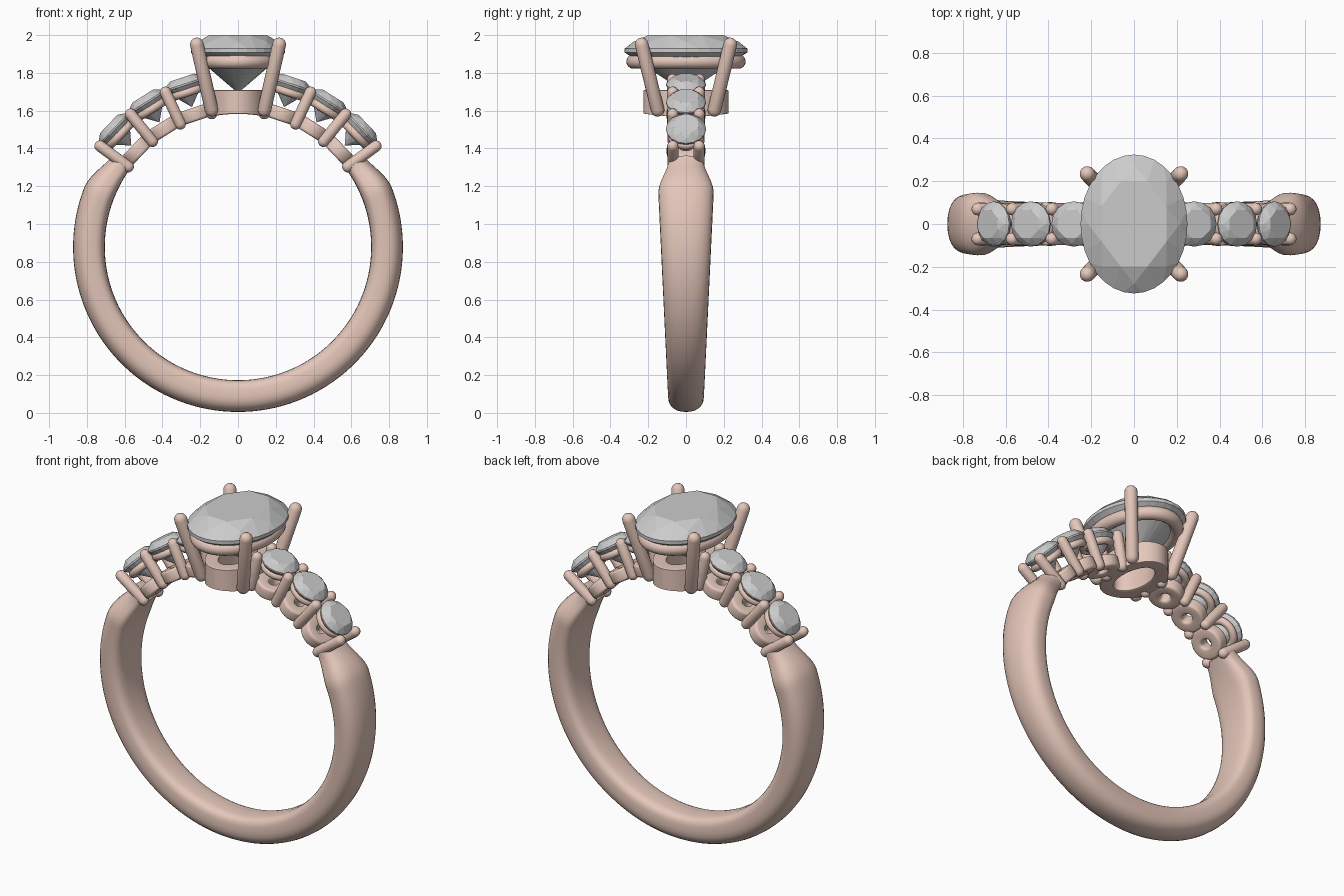
import bpy, bmesh
from math import sin, cos, pi, radians, sqrt
from mathutils import Matrix, Vector

if "Cube" in bpy.data.objects:
    bpy.data.objects.remove(bpy.data.objects["Cube"])

CZ, RI, RO = 0.878, 0.705, 0.873      # ring centre height, inner and outer radius

metal = bpy.data.materials.new("rose_metal")
metal.diffuse_color = (0.78, 0.57, 0.49, 1)
metal.use_nodes = True
metal.node_tree.nodes["Principled BSDF"].inputs["Base Color"].default_value = metal.diffuse_color


def finish(name, bm, matrix=None, smooth=True, mat=metal):
    bmesh.ops.recalc_face_normals(bm, faces=bm.faces)
    if matrix:
        bm.transform(matrix)
    me = bpy.data.meshes.new(name)
    bm.to_mesh(me)
    bm.free()
    ob = bpy.data.objects.new(name, me)
    bpy.context.collection.objects.link(ob)
    if mat:
        me.materials.append(mat)
    if smooth:
        bpy.ops.object.select_all(action='DESELECT')
        ob.select_set(True)
        bpy.context.view_layer.objects.active = ob
        bpy.ops.object.shade_smooth_by_angle(angle=radians(40))
    return ob


def skin(bm, rows, wrap):
    """Bridge rows of vertices, each row a closed loop."""
    n = len(rows[0])
    pairs = list(zip(rows, rows[1:])) + ([(rows[-1], rows[0])] if wrap else [])
    for a, b in pairs:
        for i in range(n):
            j = (i + 1) % n
            bm.faces.new((a[i], a[j], b[j], b[i]))


def oval_ring(name, a, b, profile, matrix=None, seg=48, arc_floor=False):
    """Sweep a closed (offset, z) profile round an oval of half axes a, b."""
    bm = bmesh.new()
    rows = []
    for k in range(seg):
        t = 2 * pi * k / seg
        row = []
        for o, z in profile:
            x, y = (a + o) * cos(t), (b + o) * sin(t)
            if arc_floor:         # lower half hugs the finger hole
                top = 1.71
                floor = CZ + sqrt(RI ** 2 - x * x)
                z = floor + (top - floor) * z
            row.append(bm.verts.new((x, y, z)))
        rows.append(row)
    skin(bm, rows, True)
    return finish(name, bm, matrix)


def circle(r, n=12, z=0):
    return [(r * cos(2 * pi * i / n), z + r * sin(2 * pi * i / n)) for i in range(n)]


def rounded(o0, o1, z0, z1, c):
    """Rounded rectangle profile."""
    pts = []
    for cx, cz, a0 in ((o1 - c, z1 - c, 0), (o0 + c, z1 - c, 90),
                       (o0 + c, z0 + c, 180), (o1 - c, z0 + c, 270)):
        for i in range(4):
            t = radians(a0 + 30 * i)
            pts.append((cx + c * cos(t), cz + c * sin(t)))
    return pts


def prong(name, p, q, r, matrix=None, seg=16):
    """Round-ended wire from p to q."""
    p, q = Vector(p), Vector(q)
    h = (q - p).length
    bm = bmesh.new()
    rings = [(r * sin(radians(t)), r - r * cos(radians(t))) for t in (22, 45, 67, 90)]
    rings += [(x, h - z) for x, z in reversed(rings)]
    rows = [[bm.verts.new((x * cos(2 * pi * i / seg), x * sin(2 * pi * i / seg), z))
             for i in range(seg)] for x, z in rings]
    skin(bm, rows, False)
    for row, z in ((rows[0], 0), (rows[-1], h)):
        tip = bm.verts.new((0, 0, z))
        for i in range(seg):
            bm.faces.new((row[i], row[(i + 1) % seg], tip))
    m = Matrix.Translation(p) @ (q - p).to_track_quat('Z', 'Y').to_matrix().to_4x4()
    return finish(name, bm, (matrix or Matrix()) @ m)


def stone(name, a, b, girdle, crown, depth, table=0.66, seg=32, matrix=None):
    """Brilliant cut: facets come from the convex hull of its corner points."""
    bm = bmesh.new()

    def loop(s, z, n, shift=0.0):
        for k in range(n):
            t = 2 * pi * (k + shift) / n
            bm.verts.new((a * s * cos(t), b * s * sin(t), z))
    loop(table, girdle + crown, 8, 0.5)
    loop((1 + table) / 2 + 0.03, girdle + crown * 0.56, 8)
    loop(1, girdle + 0.04 * a, seg)
    loop(1, girdle - 0.04 * a, seg)
    loop(0.30, girdle - depth * 0.72, 8, 0.5)
    bm.verts.new((0, 0, girdle - depth))
    bmesh.ops.convex_hull(bm, input=bm.verts)
    bmesh.ops.dissolve_limit(bm, angle_limit=radians(1), verts=bm.verts, edges=bm.edges)
    return finish(name, bm, matrix, smooth=False, mat=None)


# Shank: a soft D section swept round the finger, widening up to the shoulders
bm = bmesh.new()
rows = []
END, STEPS, SEC = 126, 126, 28
for k in range(STEPS + 1):
    deg = -END + 2 * END * k / STEPS
    f = radians(deg)
    w = 0.095 + 0.052 * min(1, (1 - cos(f)) / 1.37)
    ro = RO
    if abs(deg) > 111:                       # taper into the stone row
        t = (abs(deg) - 111) / (END - 111)
        t = t * t * (3 - 2 * t)
        w += (0.095 - w) * t
        ro -= 0.05 * t
    mid, half = (RI + ro) / 2, (ro - RI) / 2
    row = []
    for i in range(SEC):
        t = 2 * pi * i / SEC
        c, s = cos(t), sin(t)
        e = 2 / 2.3 if c > 0 else 2 / 3.6    # rounder outside, flatter inside
        r = mid + half * abs(c) ** e * (1 if c > 0 else -1)
        y = w * abs(s) ** e * (1 if s > 0 else -1)
        row.append(bm.verts.new((r * sin(f), y, CZ - r * cos(f))))
    rows.append(row)
skin(bm, rows, False)
bm.faces.new(rows[0])
bm.faces.new(rows[-1])
finish("shank", bm)

# Shoulder settings: three stones each side with cups, gallery rings and shared prongs
for side, s in (("right", 1), ("left", -1)):
    def station(deg):
        return Matrix.Translation((0, 0, CZ)) @ Matrix.Rotation(radians(s * deg), 4, 'Y')
    for n, deg in enumerate((18.2, 32.2, 46.4), 1):
        m = station(deg)
        stone(f"{side}_side_stone_{n}", 0.108, 0.106, 0.905, 0.04, 0.125, seg=16, matrix=m)
        oval_ring(f"{side}_cup_{n}", 0.093, 0.102, rounded(-0.068, 0, 0.703, 0.775, 0.014), m, 32)
        oval_ring(f"{side}_gallery_ring_{n}", 0.078, 0.076, circle(0.022, 12, 0.862), m, 32)
    for n, deg in enumerate((11.2, 25.1, 39, 53.8)):
        m = station(deg)
        for face, y in (("front", -0.068), ("back", 0.068)):
            prong(f"{side}_{face}_side_prong_{n}", (0, y, 0.69), (0, y * 1.03, 0.935), 0.03, m)

# Centre head: base collar, upper rail, four splayed prongs
oval_ring("head_base", 0.155, 0.225, rounded(-0.075, 0, 0, 1, 0.02)
          , arc_floor=True, seg=64)
oval_ring("head_rail", 0.195, 0.278, circle(0.038, 16, 1.86), seg=64)
for sx in (-1, 1):
    for sy in (-1, 1):
        prong(f"head_prong_{'l' if sx < 0 else 'r'}{'f' if sy < 0 else 'b'}",
              (sx * 0.132, sy * 0.142, 1.57), (sx * 0.226, sy * 0.243, 1.985), 0.036)

# Centre oval stone
stone("centre_stone", 0.25, 0.325, 1.918, 0.082, 0.225)
